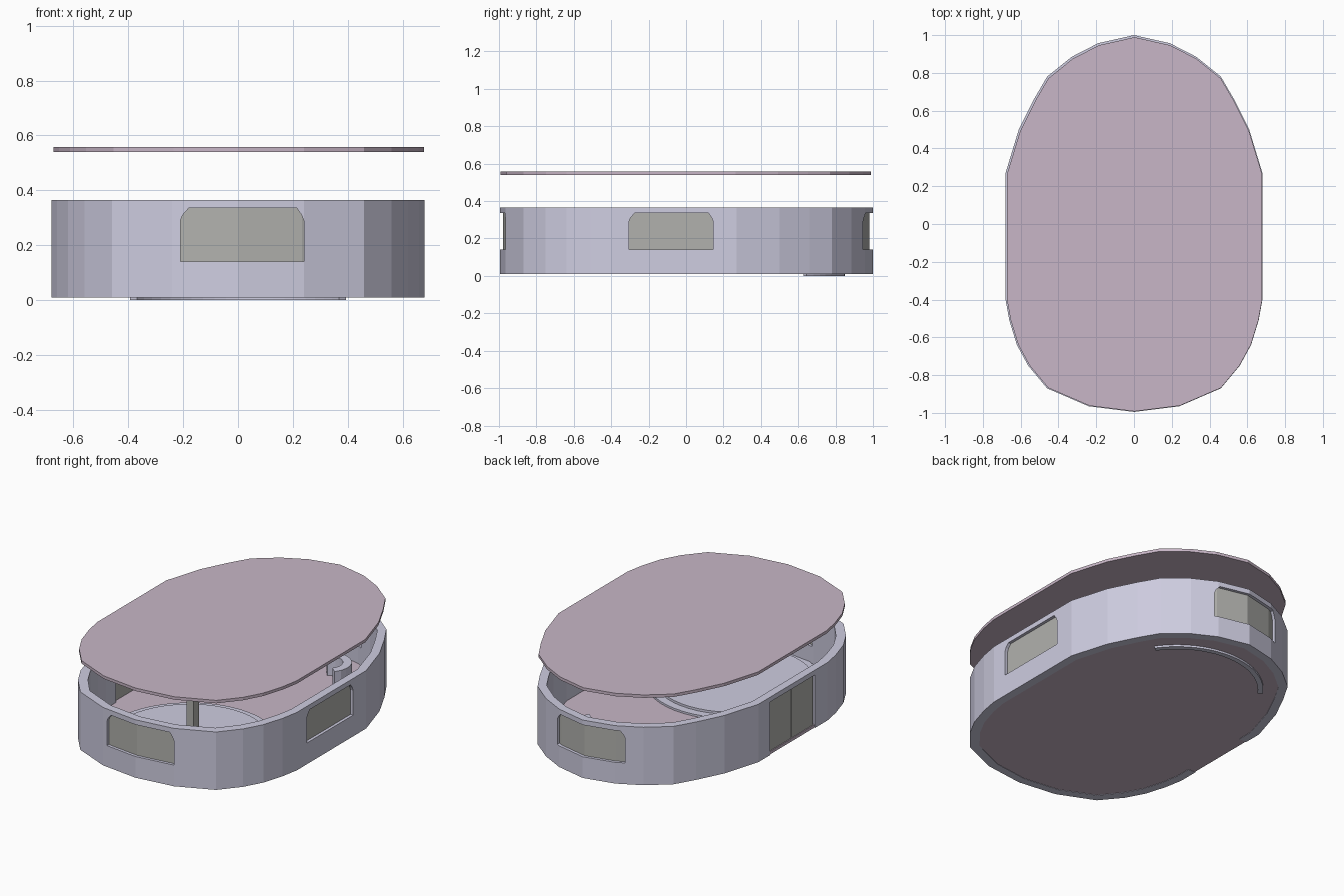
import bpy, bmesh, math
from mathutils import Matrix

if "Cube" in bpy.data.objects:
    bpy.data.objects.remove(bpy.data.objects["Cube"])


def mat(name, c):
    m = bpy.data.materials.new(name)
    m.diffuse_color = (*c, 1)
    m.use_nodes = True
    m.node_tree.nodes["Principled BSDF"].inputs["Base Color"].default_value = m.diffuse_color
    return m


LAV = mat("lavender", (0.62, 0.61, 0.75))
PINK = mat("dusty_pink", (0.58, 0.47, 0.57))
GREY = mat("pane_grey", (0.44, 0.44, 0.42))

# Right half of the oval plan, front to back
HALF = [(0, -.995), (.24, -.965), (.46, -.87), (.56, -.75), (.62, -.64), (.66, -.51), (.68, -.4),
        (.68, .27), (.61, .5), (.53, .66), (.46, .78), (.33, .885), (.19, .957), (0, 1)]
OVAL = HALF + [(-x, y) for x, y in HALF[-2:0:-1]]


def inset(t):
    return [(x * (1 - t / .68), y * (1 - t)) for x, y in OVAL]


def finish(name, bm, material):
    bmesh.ops.recalc_face_normals(bm, faces=bm.faces)
    me = bpy.data.meshes.new(name)
    bm.to_mesh(me)
    bm.free()
    ob = bpy.data.objects.new(name, me)
    bpy.context.collection.objects.link(ob)
    if material:
        me.materials.append(material)
    return ob


def prism(name, pts, z0, z1, material=None, matrix=None):
    bm = bmesh.new()
    lo = [bm.verts.new((x, y, z0)) for x, y in pts]
    hi = [bm.verts.new((x, y, z1)) for x, y in pts]
    bm.faces.new(lo)
    bm.faces.new(hi)
    n = len(pts)
    for i in range(n):
        j = (i + 1) % n
        bm.faces.new((lo[i], lo[j], hi[j], hi[i]))
    if matrix:
        bm.transform(matrix)
    return finish(name, bm, material)


def band(name, outer, inner, z0, z1, material, closed=True):
    bm = bmesh.new()
    cols = [[bm.verts.new(p) for p in ((*o, z0), (*o, z1), (*i, z1), (*i, z0))]
            for o, i in zip(outer, inner)]
    n = len(cols)
    for a in range(n if closed else n - 1):
        b = (a + 1) % n
        for k in range(4):
            m = (k + 1) % 4
            bm.faces.new((cols[a][k], cols[b][k], cols[b][m], cols[a][m]))
    if not closed:
        bm.faces.new(cols[0])
        bm.faces.new(cols[-1])
    return finish(name, bm, material)


def arc(cx, cy, r, a0, a1, n):
    return [(cx + r * math.cos(math.radians(a0 + (a1 - a0) * i / n)),
             cy + r * math.sin(math.radians(a0 + (a1 - a0) * i / n))) for i in range(n + 1)]


def box(name, x0, x1, y0, y1, z0, z1, material):
    return prism(name, [(x0, y0), (x1, y0), (x1, y1), (x0, y1)], z0, z1, material)


def boolean(ob, cutter, op):
    md = ob.modifiers.new("cut", 'BOOLEAN')
    md.object, md.operation, md.solver = cutter, op, 'EXACT'
    bpy.context.view_layer.objects.active = ob
    bpy.ops.object.modifier_apply(modifier=md.name)


# Floor, wall and lifted roof
prism("floor", inset(.003), .012, .03, PINK)
wall = band("outer_wall", OVAL, inset(.05), .01, .365, LAV)
prism("roof", [(x * .993 + .003, y * .993 - .004) for x, y in OVAL], .54, .558, PINK)

# Window openings with clipped top corners, each with a recessed pane
WIN = [(-.21, .14), (.24, .14), (.24, .29), (.232, .31), (.215, .335),
       (-.18, .335), (-.202, .31), (-.21, .29)]
UP = Matrix.Rotation(math.radians(90), 4, 'X')
for side, ang, shift in (("front", 0, 0), ("right", 90, -.095), ("back", 180, 0)):
    m = Matrix.Rotation(math.radians(ang), 4, 'Z') @ Matrix.Translation((shift, 0, 0)) @ UP
    cutter = prism("cutter", WIN, .5, 1.2, matrix=m)
    cutter.hide_render = True
    boolean(wall, cutter, 'DIFFERENCE')
    pane = band(side + "_window_pane", inset(.018), inset(.032), .1, .345, GREY)
    boolean(pane, cutter, 'INTERSECT')
    bpy.data.objects.remove(cutter)

# Double door on the left side
cutter = box("cutter", -.8, -.55, -.28, .16, -.05, .335, None)
cutter.hide_render = True
boolean(wall, cutter, 'DIFFERENCE')
bpy.data.objects.remove(cutter)
for i, (a, b) in enumerate(((-.27, -.064), (-.056, .15))):
    box(f"door_leaf_{i + 1}", -.672, -.645, a, b, .014, .335, GREY)

# Round stepped platform at the front with a post
prism("platform_step", arc(0, -.47, .49, 0, 352.5, 47), .03, .042, LAV)
prism("platform", arc(0, -.47, .44, 0, 352.5, 47), .042, .056, LAV)
box("post", -.025, .025, -.465, -.415, .05, .33, GREY)

# Counter near the back
band("counter", arc(.18, .62, .13, -40, 130, 10), arc(.18, .62, .08, -40, 130, 10),
     .03, .15, LAV, closed=False)

# Shallow curved tracks showing under the floor at the back
band("under_track", arc(0, .37, .48, 35, 145, 20), arc(0, .37, .45, 35, 145, 20),
     0, .014, LAV, closed=False)
